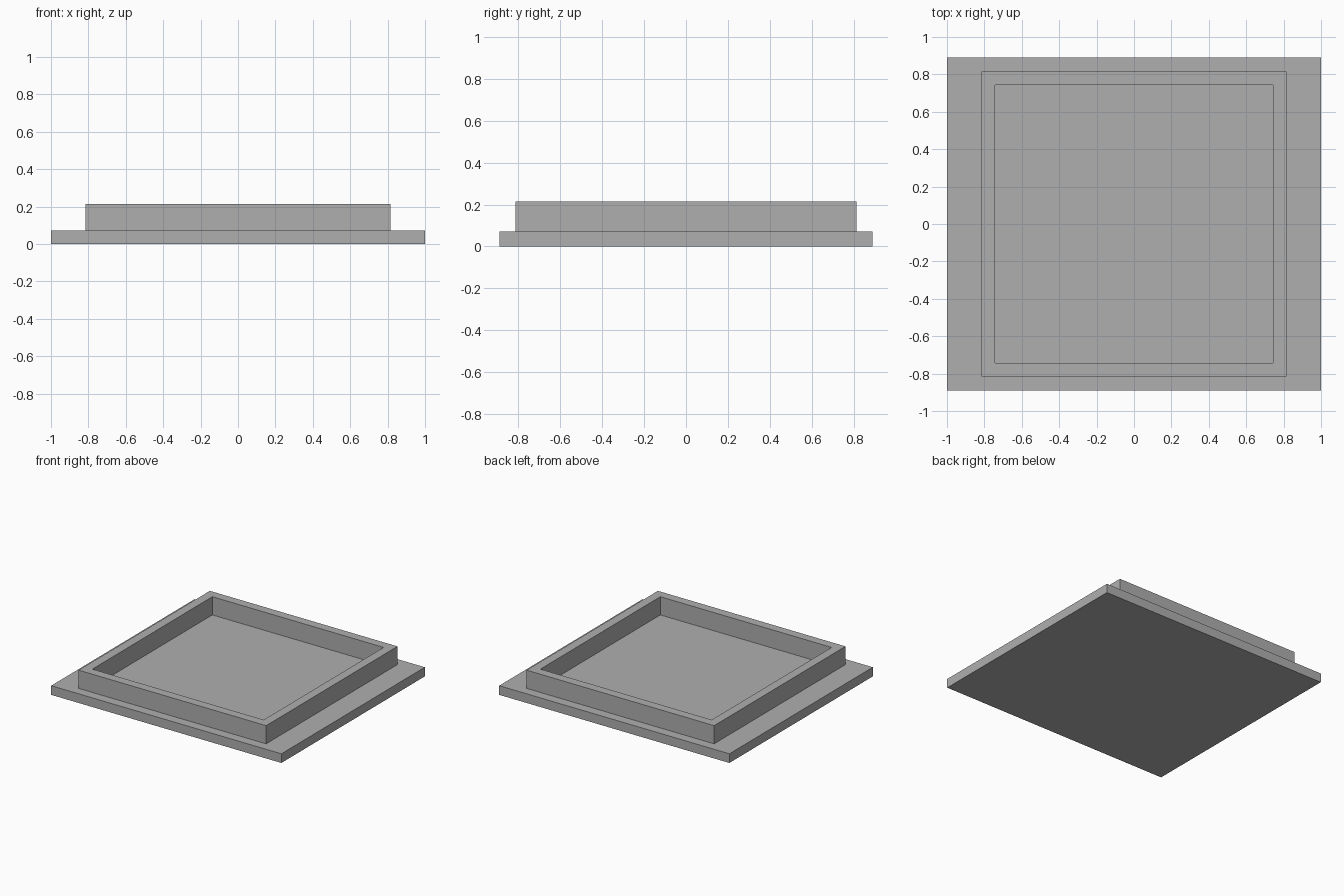
import bpy
import bmesh
from mathutils import Matrix

cube = bpy.data.objects.get("Cube")
if cube:
    bpy.data.objects.remove(cube, do_unlink=True)

# Single grey finish
GREY = (0.43, 0.43, 0.43, 1)
grey = bpy.data.materials.new("plain grey")
grey.diffuse_color = GREY
grey.use_nodes = True
grey.node_tree.nodes["Principled BSDF"].inputs["Base Color"].default_value = GREY

WIDTH, DEPTH, PLATE_TOP = 2.0, 1.78, 0.072
RIM_SIZE, RIM_WALL, RIM_TOP = 1.63, 0.1, 0.215


def box(bm, sx, sy, z0, z1):
    size = Matrix.Diagonal((sx, sy, z1 - z0, 1))
    bmesh.ops.create_cube(bm, size=1, matrix=Matrix.Translation((0, 0, (z0 + z1) / 2)) @ size)


def finish(bm, name):
    bmesh.ops.recalc_face_normals(bm, faces=bm.faces)
    mesh = bpy.data.meshes.new(name)
    bm.to_mesh(mesh)
    bm.free()
    mesh.materials.append(grey)
    obj = bpy.data.objects.new(name, mesh)
    bpy.context.collection.objects.link(obj)


# Wide flat base plate
bm = bmesh.new()
box(bm, WIDTH, DEPTH, 0, PLATE_TOP)
finish(bm, "base_plate")

# Square raised rim: inset the caps of a box, then join them through the middle
bm = bmesh.new()
box(bm, RIM_SIZE, RIM_SIZE, PLATE_TOP, RIM_TOP)
caps = [f for f in bm.faces if abs(f.normal.z) > 0.5]
bmesh.ops.inset_individual(bm, faces=caps, thickness=RIM_WALL)
inner_edges = [e for f in caps for e in f.edges]
bmesh.ops.delete(bm, geom=caps, context="FACES_ONLY")
bmesh.ops.bridge_loops(bm, edges=inner_edges)
# The underside rests on the plate, so it is left open
under = [f for f in bm.faces if all(v.co.z < PLATE_TOP + 0.01 for v in f.verts)]
bmesh.ops.delete(bm, geom=under, context="FACES_ONLY")
finish(bm, "raised_rim")
